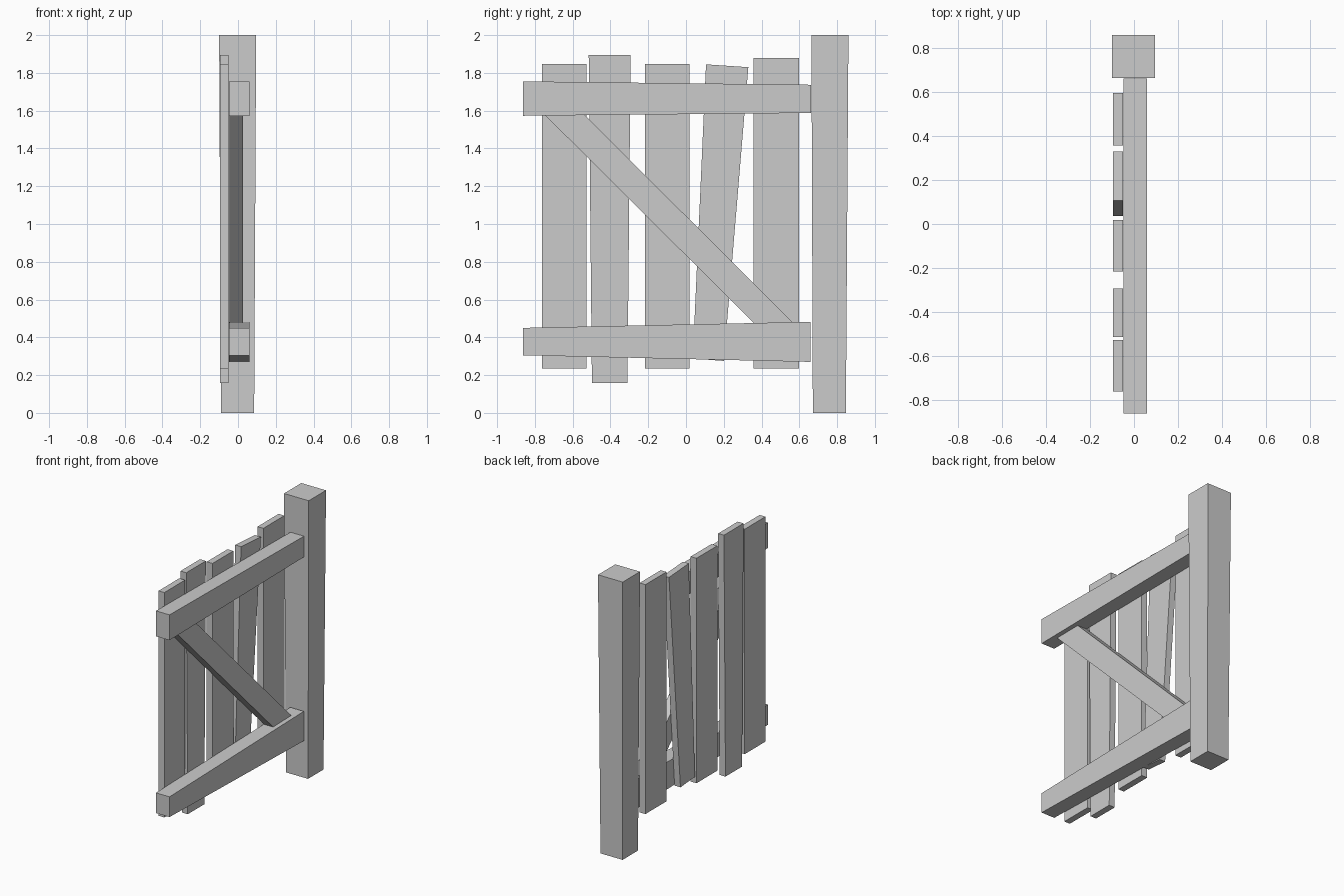
import bpy
import bmesh

cube = bpy.data.objects.get("Cube")
if cube:
    bpy.data.objects.remove(cube, do_unlink=True)

grey = bpy.data.materials.new("plain_grey")
grey.use_nodes = True
tone = (0.6, 0.6, 0.6, 1)
grey.diffuse_color = tone
grey.node_tree.nodes["Principled BSDF"].inputs["Base Color"].default_value = tone


def finish(name, bm):
    bmesh.ops.recalc_face_normals(bm, faces=bm.faces)
    mesh = bpy.data.meshes.new(name)
    bm.to_mesh(mesh)
    bm.free()
    mesh.materials.append(grey)
    obj = bpy.data.objects.new(name, mesh)
    bpy.context.collection.objects.link(obj)
    return obj


def plank(name, outline, x0, x1):
    """Extrude a (y, z) outline from x0 to x1."""
    bm = bmesh.new()
    face = bm.faces.new([bm.verts.new((x0, y, z)) for y, z in outline])
    extruded = bmesh.ops.extrude_face_region(bm, geom=[face])
    moved = [v for v in extruded["geom"] if isinstance(v, bmesh.types.BMVert)]
    bmesh.ops.translate(bm, verts=moved, vec=(x1 - x0, 0, 0))
    return finish(name, bm)


def box_outline(y0, y1, z0, z1):
    return [(y0, z0), (y1, z0), (y1, z1), (y0, z1)]


# Hinge post, slightly narrower at the foot
bm = bmesh.new()
bmesh.ops.create_cube(bm, size=1)
for v in bm.verts:
    top = v.co.z > 0
    width = 0.196 if top else 0.175
    v.co.x = v.co.x * width - 0.002
    v.co.y = v.co.y * width + (0.762 if top else 0.759)
    v.co.z = 2 if top else 0
finish("post", bm)

# Horizontal rails with uneven ends
plank("top_rail", [(-0.862, 1.573), (0.662, 1.588), (0.662, 1.737), (-0.862, 1.755)], -0.047, 0.06)
plank("bottom_rail", [(-0.862, 0.305), (0.66, 0.27), (0.66, 0.482), (-0.862, 0.45)], -0.047, 0.06)

# Diagonal brace, its ends tucked into the rails
plank("brace", [(-0.76, 1.59), (0.37, 0.465), (0.58, 0.465), (-0.55, 1.59)], -0.045, 0.027)

# Vertical boards
boards = [
    box_outline(-0.763, -0.528, 0.235, 1.848),
    [(-0.498, 0.157), (-0.31, 0.157), (-0.293, 1.895), (-0.515, 1.895)],
    box_outline(-0.217, 0.018, 0.235, 1.848),
    [(0.036, 0.288), (0.2, 0.275), (0.33, 1.83), (0.106, 1.845)],
    box_outline(0.358, 0.597, 0.235, 1.88),
]
for i, outline in enumerate(boards):
    plank(f"board_{i + 1}", outline, -0.096, -0.05)
